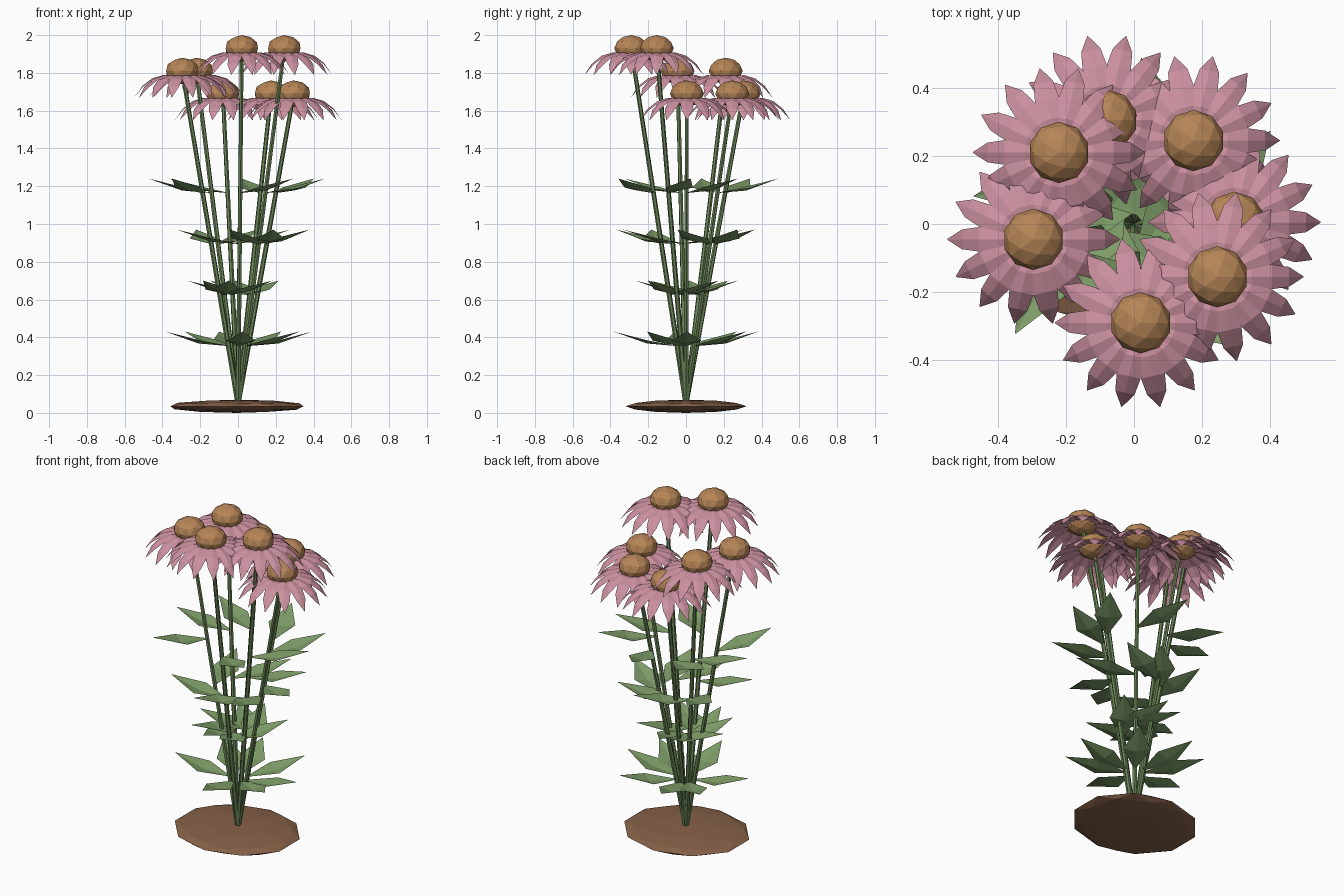
import bpy, bmesh
from math import radians, cos, sin, pi, atan2
from mathutils import Vector, Matrix

cube = bpy.data.objects.get("Cube")
if cube:
    bpy.data.objects.remove(cube, do_unlink=True)


def material(name, rgb):
    m = bpy.data.materials.new(name)
    m.use_nodes = True
    m.diffuse_color = (*rgb, 1)
    m.node_tree.nodes["Principled BSDF"].inputs["Base Color"].default_value = (*rgb, 1)
    return m


PINK = material("petal pink", (0.60, 0.28, 0.35))
CONE = material("cone brown", (0.47, 0.235, 0.095))
LEAF = material("leaf green", (0.21, 0.34, 0.14))
STEM = material("stem green", (0.14, 0.23, 0.09))
SOIL = material("soil brown", (0.24, 0.12, 0.065))


def finish(bm, name, mat):
    mesh = bpy.data.meshes.new(name)
    bm.to_mesh(mesh)
    bm.free()
    mesh.materials.append(mat)
    obj = bpy.data.objects.new(name, mesh)
    bpy.context.collection.objects.link(obj)
    return obj


def ball(name, centre, scale, mat):
    bm = bmesh.new()
    bmesh.ops.create_icosphere(bm, subdivisions=2, radius=1)
    bm.transform(Matrix.Translation(centre) @ Matrix.Diagonal((*scale, 1)))
    return finish(bm, name, mat)


def blade(bm, rows, crease, place):
    """Folded blade along +x; each row is (distance, height, half width)."""
    prev = None
    for d, z, w in rows:
        pts = [(d, w, z), (d, 0, z + crease * w), (d, -w, z)]
        row = [bm.verts.new(place @ Vector(p)) for p in pts]
        if prev:
            for i in range(2):
                bm.faces.new((prev[i], prev[i + 1], row[i + 1], row[i]))
        prev = row


# Soil mound
ball("soil_mound", (-0.005, 0, 0.035), (0.37, 0.32, 0.035), SOIL)

# Flower heads: x, y, height of cone centre
HEADS = [(-0.295, -0.045, 1.81), (-0.22, 0.21, 1.81), (-0.08, 0.305, 1.69),
         (0.175, 0.245, 1.69), (0.295, 0.005, 1.69), (0.245, -0.155, 1.93),
         (0.02, -0.29, 1.93)]
PETAL = [(0.05, -0.03, 0.012), (0.10, -0.028, 0.026), (0.16, -0.048, 0.036),
         (0.21, -0.085, 0.029), (0.253, -0.14, 0.001)]
PETALS = 14
LEAF_ROWS = [(0, 0, 0.006), (0.16, 0.028, 0.078), (0.335, 0.075, 0.001)]
TIERS = [0.355, 0.625, 0.895, 1.165]
GOLDEN = radians(137.5)
FOOT = Vector((0, 0, 0.05))

for n, head in enumerate(HEADS, 1):
    top = Vector(head)
    ball(f"flower_cone_{n}", top, (0.09, 0.09, 0.07), CONE)

    # Drooping petals
    bm = bmesh.new()
    for k in range(PETALS):
        turn = Matrix.Rotation(2 * pi * k / PETALS, 4, 'Z')
        blade(bm, PETAL, 0.25, Matrix.Translation(top) @ turn)
    finish(bm, f"petals_{n}", PINK)

    # Straight leaning stem
    bm = bmesh.new()
    axis = top - FOOT
    bmesh.ops.create_cone(bm, cap_ends=True, segments=6, radius1=0.014,
                          radius2=0.011, depth=axis.length)
    lean = axis.to_track_quat('Z', 'Y').to_matrix().to_4x4()
    bm.transform(Matrix.Translation((top + FOOT) / 2) @ lean)
    finish(bm, f"stem_{n}", STEM)

    # Leaves spiralling up the stem
    bm = bmesh.new()
    for k, z in enumerate(TIERS):
        base = FOOT + axis * ((z - FOOT.z) / axis.z)
        turn = Matrix.Rotation(atan2(top.y, top.x) + GOLDEN * k, 4, 'Z')
        blade(bm, LEAF_ROWS, -0.2, Matrix.Translation(base) @ turn)
    finish(bm, f"leaves_{n}", LEAF)
